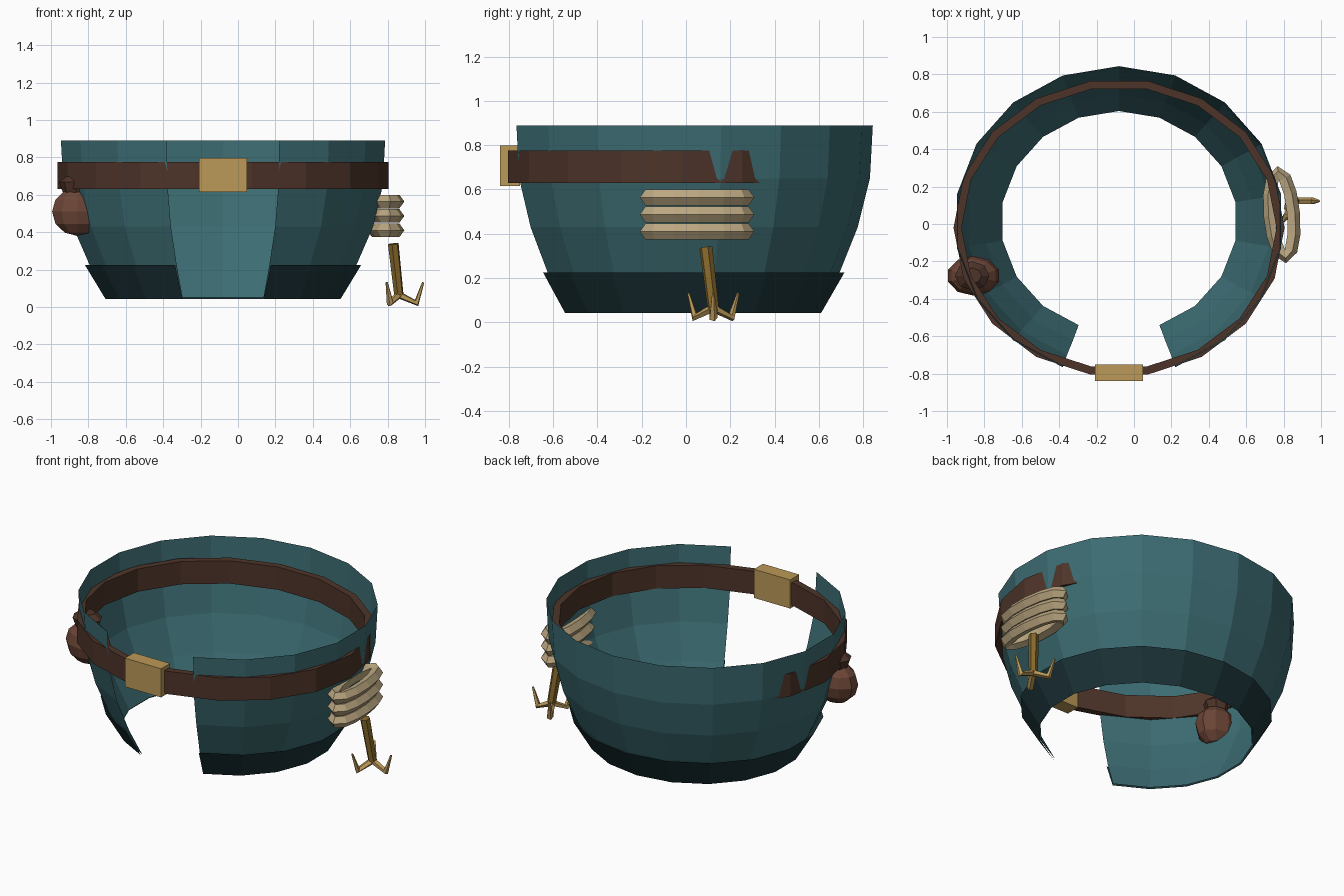
import bpy
from math import sin, cos, pi, radians
from mathutils import Vector, Matrix

if "Cube" in bpy.data.objects:
    bpy.data.objects.remove(bpy.data.objects["Cube"])


def mat(name, r, g, b):
    m = bpy.data.materials.new(name)
    m.diffuse_color = (r, g, b, 1)
    m.use_nodes = True
    m.node_tree.nodes["Principled BSDF"].inputs["Base Color"].default_value = m.diffuse_color
    return m


TEAL = mat("teal_cloth", 0.045, 0.15, 0.17)
HEM = mat("dark_hem", 0.012, 0.035, 0.042)
LEATHER = mat("belt_leather", 0.075, 0.034, 0.022)
POUCH = mat("pouch_leather", 0.15, 0.06, 0.038)
BRASS = mat("brass", 0.5, 0.32, 0.1)
BRONZE = mat("bronze", 0.24, 0.14, 0.025)
ROPE = mat("rope", 0.5, 0.39, 0.22)


def make(name, verts, faces, material):
    me = bpy.data.meshes.new(name)
    me.from_pydata(verts, [], faces)
    me.update()
    me.materials.append(material)
    ob = bpy.data.objects.new(name, me)
    bpy.context.collection.objects.link(ob)
    return ob


def loft(name, rings, material, closed=True, loop=False, caps=False):
    """Skin a list of equal-length point rings."""
    n = len(rings[0])
    verts = [v for r in rings for v in r]
    faces = []
    for i in range(len(rings) if loop else len(rings) - 1):
        a, b = i * n, (i + 1) % len(rings) * n
        for j in range(n if closed else n - 1):
            k = (j + 1) % n
            faces.append((a + j, a + k, b + k, b + j))
    if caps:
        faces.append(tuple(range(n))[::-1])
        faces.append(tuple(range(len(verts) - n, len(verts))))
    return make(name, verts, faces, material)


def ellipse(cx, cy, rx, ry, z, angles):
    return [(cx + rx * sin(a), cy + ry * cos(a), z) for a in angles]


def tube(name, pts, radii, sides, material):
    """Straight-sided bar through points, with one radius per point."""
    rings = []
    for i, p in enumerate(pts):
        d = (pts[min(i + 1, len(pts) - 1)] - pts[max(i - 1, 0)]).normalized()
        q = d.to_track_quat('Z', 'Y')
        rings.append([p + q @ Vector((radii[i] * cos(2 * pi * j / sides),
                                      radii[i] * sin(2 * pi * j / sides), 0))
                      for j in range(sides)])
    return loft(name, rings, material, caps=True)


CX = -0.08
# Skirt of the coat: 18-sided bowl, two front panels left open
open_angles = [radians(-160 + 20 * i) for i in range(17)]
profile = [(0.05, 0.632, 0.59), (0.22, 0.722, 0.678), (0.43, 0.815, 0.762),
           (0.65, 0.867, 0.817), (0.89, 0.88, 0.83)]
loft("coat_skirt", [ellipse(CX, 0.014, rx, ry, z, open_angles)
                    for z, rx, ry in profile], TEAL, closed=False)

# Dark hem laid over the bottom edge
loft("coat_hem", [ellipse(CX, 0.014, rx, ry, z, open_angles) for z, rx, ry in
                  [(0.043, 0.638, 0.597), (0.225, 0.75, 0.702)]], HEM, closed=False)

# Belt: closed strap with thickness
ba = [radians(10 + 20 * i) for i in range(18)]
loft("belt", [ellipse(CX, -0.02, 0.885 - t, 0.797 - t, z, ba) for t, z in
              [(0, 0.63), (0, 0.775), (0.043, 0.775), (0.043, 0.63)]],
     LEATHER, loop=True)

# Buckle
bpy.ops.mesh.primitive_cube_add(size=1, location=(CX, -0.795, 0.707))
buckle = bpy.context.object
buckle.name = "belt_buckle"
buckle.scale = (0.255, 0.09, 0.182)
buckle.data.materials.append(BRASS)

# Pouch with a flared neck
bpy.ops.mesh.primitive_uv_sphere_add(segments=10, ring_count=6, radius=1,
                                     location=(-0.858, -0.277, 0.51))
pouch = bpy.context.object
pouch.name = "pouch"
pouch.scale = (0.143, 0.106, 0.13)
pouch.data.materials.append(POUCH)
na = [2 * pi * i / 8 for i in range(8)]
loft("pouch_neck", [ellipse(-0.865, -0.277, r, r * 0.85, z, na) for r, z in
                    [(0.07, 0.61), (0.092, 0.668), (0.05, 0.7)]], LEATHER, caps=True)

# Three stacked coils of rope, 12 segments with a five-sided section
for k in range(3):
    rings = []
    rot = Matrix.Rotation(radians(5), 3, 'Z')
    centre = Vector((0.79, 0.05, 0.41 + 0.077 * k))
    for i in range(12):
        a = 2 * pi * i / 12
        n = Vector((cos(a) / 0.06, sin(a) / 0.222, 0)).normalized()
        c = Vector((0.06 * cos(a), 0.222 * sin(a), 0))
        rings.append([centre + rot @ (c + n * 0.038 * cos(2 * pi * j / 5)
                                      + Vector((0, 0, 0.038 * sin(2 * pi * j / 5))))
                      for j in range(5)])
    loft("rope_coil_%d" % (k + 1), rings, ROPE, loop=True)

# Grappling hook: shaft and three upturned prongs
hub = Vector((0.86, 0.123, 0.065))
tube("hook_shaft", [hub, Vector((0.83, 0.09, 0.338))], [0.026, 0.03], 6, BRONZE)
for k in range(3):
    a = 2 * pi * k / 3
    out = Vector((cos(a), sin(a), 0))
    tube("hook_prong_%d" % (k + 1),
         [hub, hub + out * 0.095 + Vector((0, 0, -0.043)),
          hub + out * 0.13 + Vector((0, 0, 0.067))],
         [0.02, 0.02, 0.006], 5, BRASS)
